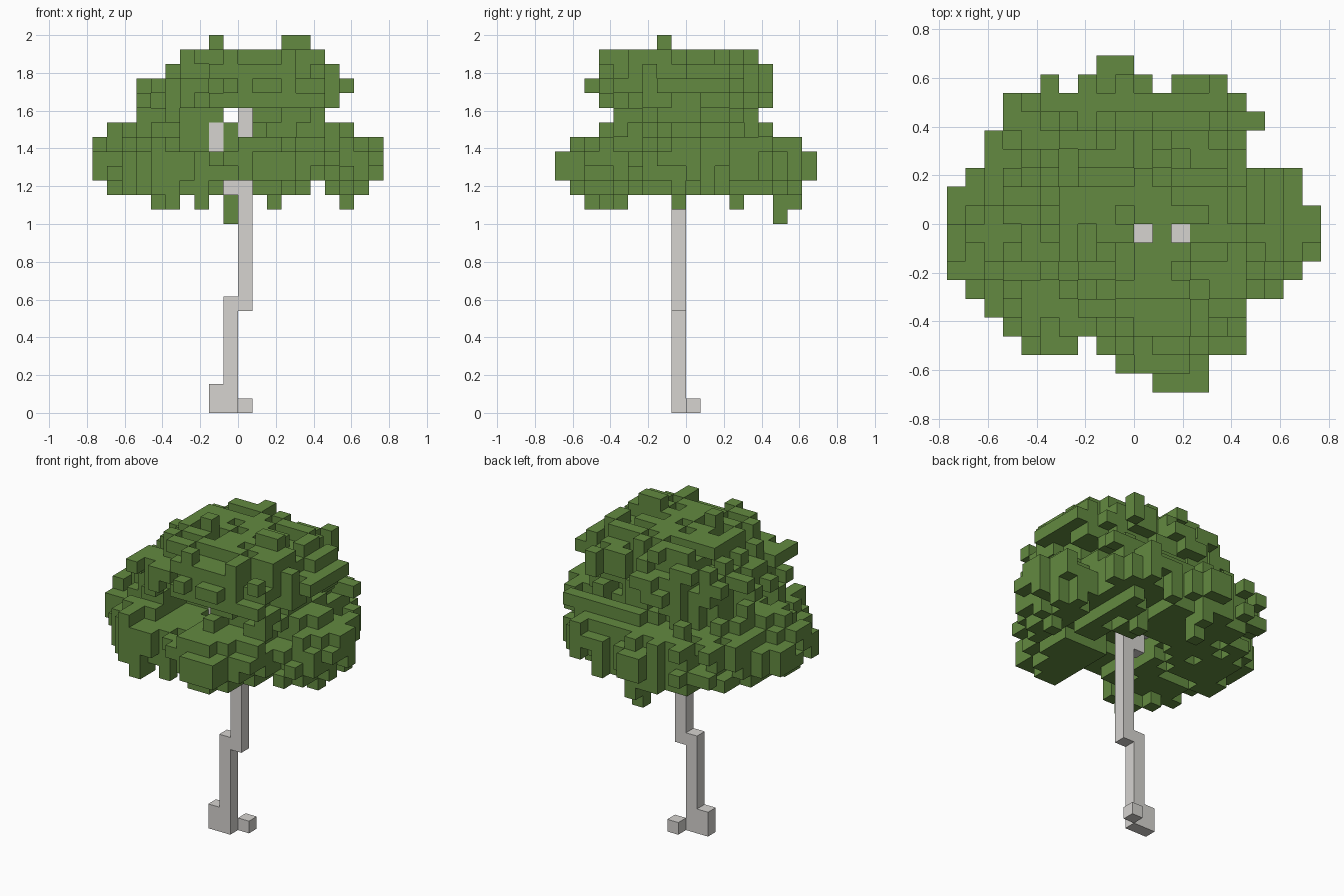
import bpy
import bmesh
import random
from mathutils import Vector

if "Cube" in bpy.data.objects:
    bpy.data.objects.remove(bpy.data.objects["Cube"], do_unlink=True)

random.seed(11)
UNIT = 2 / 26                           # edge of one block
ORIGIN = Vector((-10, -9, 0))           # corner of the block grid


def make_material(name, colour):
    mat = bpy.data.materials.new(name)
    mat.use_nodes = True
    mat.diffuse_color = colour
    mat.node_tree.nodes["Principled BSDF"].inputs["Base Color"].default_value = colour
    return mat


def build_blocks(name, cells, mat):
    """Turn a set of grid cells into a mesh that keeps only the outer faces."""
    bm = bmesh.new()
    for cell in cells:
        for axis in range(3):
            for side in (0, 1):
                neighbour = list(cell)
                neighbour[axis] += 2 * side - 1
                if tuple(neighbour) in cells:
                    continue
                corner = Vector(cell) + ORIGIN
                corner[axis] += side
                u, v = Vector(), Vector()
                u[(axis + 1) % 3] = 1
                v[(axis + 2) % 3] = 1
                quad = [corner, corner + u, corner + u + v, corner + v]
                if not side:
                    quad.reverse()
                bm.faces.new([bm.verts.new(p * UNIT) for p in quad])
    bmesh.ops.remove_doubles(bm, verts=bm.verts[:], dist=UNIT / 100)
    mesh = bpy.data.meshes.new(name)
    bm.to_mesh(mesh)
    bm.free()
    mesh.materials.append(mat)
    obj = bpy.data.objects.new(name, mesh)
    bpy.context.collection.objects.link(obj)
    return obj


def column(i, j, bottom, top):
    return {(i, j, k) for k in range(bottom, top + 1)}


bark = make_material("pale bark", (0.67, 0.655, 0.63, 1))
leaf = make_material("leaf green", (0.125, 0.255, 0.052, 1))

# Trunk with its foot blocks, then the branches inside the crown
trunk = column(9, 8, 0, 7) | column(10, 8, 7, 15) | column(8, 8, 0, 1) | {(10, 9, 0)}
branches = (column(10, 8, 16, 23) | column(9, 8, 15, 16) | column(8, 8, 17, 19)
            | column(11, 8, 19, 20) | column(12, 8, 20, 23))

# Crown outline from above: first and last block of each row, front to back
rows = [(11, 13), (9, 13), (4, 15), (3, 15), (2, 15), (1, 17), (0, 18), (0, 19), (0, 19),
        (0, 19), (0, 18), (1, 18), (2, 15), (2, 15), (3, 16), (3, 15), (5, 14), (8, 9)]
notches = {(7, 2), (6, 16), (11, 16)}
plan = {(i, j) for j, (a, b) in enumerate(rows) for i in range(a, b + 1)} - notches

# Crown layers from the bottom up: first and last block across and in depth
FIRST = 15
layers = [(1, 18, 1, 16), (0, 19, 0, 17), (0, 19, 0, 17), (0, 19, 1, 16), (1, 17, 2, 14),
          (3, 15, 4, 13), (3, 16, 3, 14), (3, 17, 2, 14), (5, 16, 3, 14), (6, 15, 3, 13)]

# Leaf clusters: centre and radii in blocks
clusters = [
    ((4, 8.5, 17), (5, 5, 2.6)),            # left-hand side
    ((16, 8.5, 16.7), (4.4, 4, 2.6)),       # right-hand side
    ((11.5, 3.8, 16.7), (4.4, 4.8, 2.5)),   # front
    ((5, 4.8, 16.4), (4.4, 4.2, 2.2)),      # front corner
    ((8.5, 13, 16.6), (6, 5.2, 2.6)),       # back
    ((13, 12.5, 17), (4.4, 4.4, 2.6)),      # back corner
    ((9.5, 8.5, 18.5), (7, 6, 2.2)),        # middle
    ((10.3, 8, 21.5), (7.6, 6.6, 3.5)),     # upper dome
]


def depth(cell):
    """Normalised distance to the nearest cluster: below 1 is inside."""
    return min(sum(((p - c) / r) ** 2 for p, c, r in zip(cell, centre, radii)) ** 0.5
               for centre, radii in clusters)


def in_layer(i, j, k):
    a, b, c, d = layers[k - FIRST]
    return a <= i <= b and c <= j <= d


def is_open(i, j, k):
    """Gaps in the leaves: front notch, side gap and hollow round the trunk."""
    if k == 20 and i == 9:
        return True
    if 18 <= k <= 20 and j < 8 and 6 <= i <= 10:
        return not (k == 18 and i == 10)
    if k == FIRST and (i == 15 or (i in (9, 10) and j < 9)):
        return True
    if k <= FIRST + 1 and (i - 9.5) ** 2 + (j - 8) ** 2 < 6:
        return True
    return k > 22 and j == 8 and i in (10, 12)


crown = set()
for i, j in sorted(plan):
    on_edge = not {(i - 1, j), (i + 1, j), (i, j - 1), (i, j + 1)} <= plan
    rim = random.choice((16, 17)) if on_edge else None
    for k in range(FIRST, FIRST + len(layers)):
        ragged = depth((i, j, k)) < 1 + random.uniform(-0.32, 0.16)
        if (ragged or k == rim) and in_layer(i, j, k) and not is_open(i, j, k):
            crown.add((i, j, k))

# Loose tufts on top and hanging below
for i in (8, 13, 14):
    crown |= column(i, 7, 24, 25)
for i, j in ((4, 4), (5, 3), (7, 3), (5, 2), (9, 15), (9, 16), (12, 12), (17, 8)):
    crown |= column(i, j, 14, 16)
crown.add((9, 15, 13))
crown -= trunk | branches

build_blocks("trunk", trunk, bark)
build_blocks("branches", branches, bark)
build_blocks("leaf_crown", crown, leaf)
